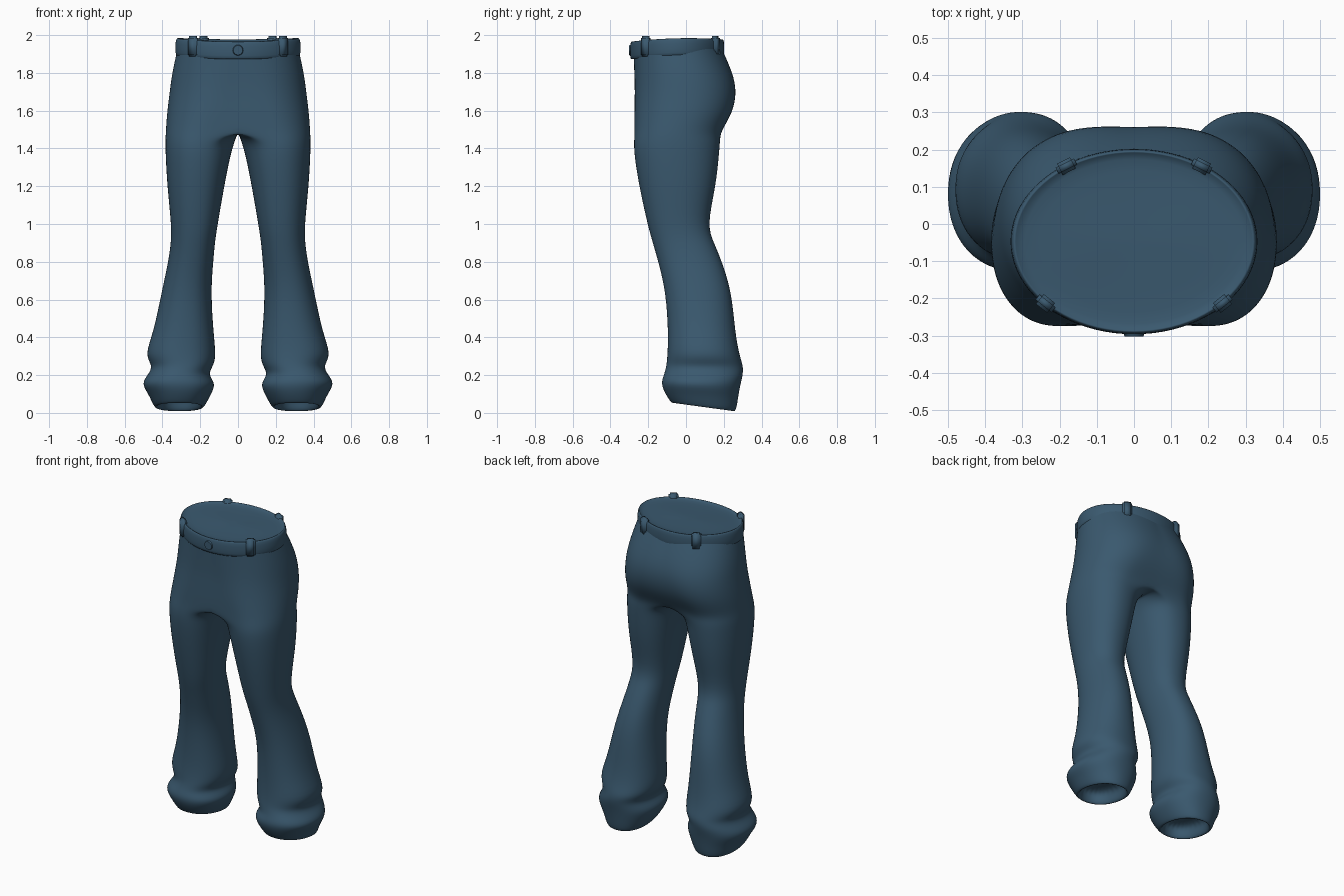
import bpy, bmesh, math
from mathutils import Matrix, Vector

if "Cube" in bpy.data.objects:
    bpy.data.objects.remove(bpy.data.objects["Cube"])

denim = bpy.data.materials.new("denim blue")
denim.diffuse_color = (0.042, 0.099, 0.157, 1)
denim.use_nodes = True
denim.node_tree.nodes["Principled BSDF"].inputs["Base Color"].default_value = denim.diffuse_color


def finish(name, bm, levels=0):
    bmesh.ops.recalc_face_normals(bm, faces=bm.faces[:])
    me = bpy.data.meshes.new(name)
    bm.to_mesh(me)
    bm.free()
    me.materials.append(denim)
    for p in me.polygons:
        p.use_smooth = True
    ob = bpy.data.objects.new(name, me)
    bpy.context.scene.collection.objects.link(ob)
    if levels:
        m = ob.modifiers.new("smooth", 'SUBSURF')
        m.levels = m.render_levels = levels
    return ob


def skin(bm, rings):
    for a, b in zip(rings, rings[1:]):
        n = len(a)
        for i in range(n):
            j = (i + 1) % n
            bm.faces.new((a[i], a[j], b[j], b[i]))


# Hips: z, centre x, outer x, front y, back y
HIPS = [(1.94, .03, .32, -.28, .185), (1.8, .06, .352, -.275, .25), (1.7, .09, .364, -.272, .27),
        (1.59, .125, .378, -.275, .25), (1.49, .17, .384, -.274, .185)]
# Leg: z, inner x, outer x, front y, back y
LEG = [(1.44, .015, .386, -.277, .182), (1.37, .038, .385, -.277, .177),
       (1.2, .072, .376, -.25, .16), (.99, .108, .353, -.203, .112),
       (.9, .122, .356, -.177, .15), (.8, .13, .37, -.148, .192),
       (.64, .143, .405, -.108, .244), (.42, .128, .45, -.095, .262),
       (.305, .115, .497, -.1, .285), (.25, .128, .452, -.105, .304),
       (.205, .16, .475, -.117, .304), (.15, .115, .515, -.134, .29),
       (.085, .14, .475, -.12, .278), (.015, .175, .448, -.085, .268)]
HALF = 12


def section(bm, z, xi, xo, yf, yb, hip_cx=0):
    cx = hip_cx or (xi + xo) / 2
    yc, ry = (yf + yb) / 2, (yb - yf) / 2
    tilt = .045 * min(1, max(0, (.2 - z) / .17))
    ring = []
    for i in range(2 * HALF):
        t = -math.pi / 2 + math.pi * i / HALF
        c, s = math.cos(t), math.sin(t)
        power = .93
        if i <= HALF:
            x = cx + (xo - cx) * max(c, 0) ** power
        elif hip_cx:
            x, power = 0, .4   # hip sections close flat on the centre plane
        else:
            x = cx - (cx - xi) * abs(c) ** .85
        y = yc + ry * math.copysign(abs(s) ** power, s)
        ring.append(bm.verts.new((x, y, z + tilt * (yb - y) / (yb - yf))))
    return ring


# Trousers: build one half, with a hollow hem lining
bm = bmesh.new()
rings = [section(bm, z, 0, xo, yf, yb, cx) for z, cx, xo, yf, yb in HIPS]
rings += [section(bm, *row) for row in LEG]
z, xi, xo, yf, yb = LEG[-1]
for inset, rise in ((.015, -.012), (.03, .015), (.03, .1)):
    rings.append(section(bm, z + rise, xi + inset, xo - inset, yf + inset, yb - inset))
skin(bm, rings)
bm.faces.new(rings[-1])
bmesh.ops.delete(bm, geom=[f for f in bm.faces if all(v.co.x < 1e-4 for v in f.verts)],
                 context='FACES')
# Mirror the half
copy = bmesh.ops.duplicate(bm, geom=bm.verts[:] + bm.edges[:] + bm.faces[:])["geom"]
for v in copy:
    if isinstance(v, bmesh.types.BMVert):
        v.co.x *= -1
bmesh.ops.reverse_faces(bm, faces=[f for f in copy if isinstance(f, bmesh.types.BMFace)])
bmesh.ops.remove_doubles(bm, verts=[v for v in bm.verts if abs(v.co.x) < 1e-4], dist=1e-4)
finish("trousers", bm, 2)

# Waistband with the filled top: scale and height profile swept round an ellipse
RX, RY, YC = .33, .248, -.047
BAND = [(.93, 1.89), (.985, 1.88), (1.01, 1.895), (1.01, 1.955), (.99, 1.978),
        (.965, 1.978), (.95, 1.966), (.6, 1.964), (.2, 1.964)]
bm = bmesh.new()
rings = []
for sc, z in BAND:
    ring = []
    for i in range(40):
        t = 2 * math.pi * i / 40
        wave = .006 * math.sin(t) + .006 * math.cos(2 * t)
        ring.append(bm.verts.new((RX * sc * math.cos(t), YC + RY * sc * math.sin(t),
                                  z + wave * min(1, sc))))
    rings.append(ring)
skin(bm, rings)
bm.faces.new(rings[-1])
finish("waistband", bm, 1)

# Belt loops
for k, deg in enumerate((-43, -137, 56, 124)):
    t = math.radians(deg)
    n = Vector((math.cos(t) / RX, math.sin(t) / RY, 0))
    bm = bmesh.new()
    bmesh.ops.create_cube(bm, size=1, matrix=Matrix.Diagonal((.034, .055, .108, 1)))
    bmesh.ops.bevel(bm, geom=bm.edges[:], offset=.008, segments=2, affect='EDGES')
    place = Matrix.Translation((RX * .985 * math.cos(t), YC + RY * .985 * math.sin(t), 1.94))
    turn = Matrix.Rotation(math.atan2(n.y, n.x), 4, 'Z')
    bmesh.ops.transform(bm, verts=bm.verts[:], matrix=place @ turn)
    finish("belt_loop_%d" % (k + 1), bm)

# Front button
bm = bmesh.new()
bmesh.ops.create_cone(bm, cap_ends=True, segments=20, radius1=.03, radius2=.025, depth=.012,
                      matrix=Matrix.Translation((0, -.296, 1.92)) @ Matrix.Rotation(math.pi / 2, 4, 'X'))
button = finish("button", bm)
bpy.context.view_layer.objects.active = button
button.select_set(True)
bpy.ops.object.shade_smooth_by_angle()
